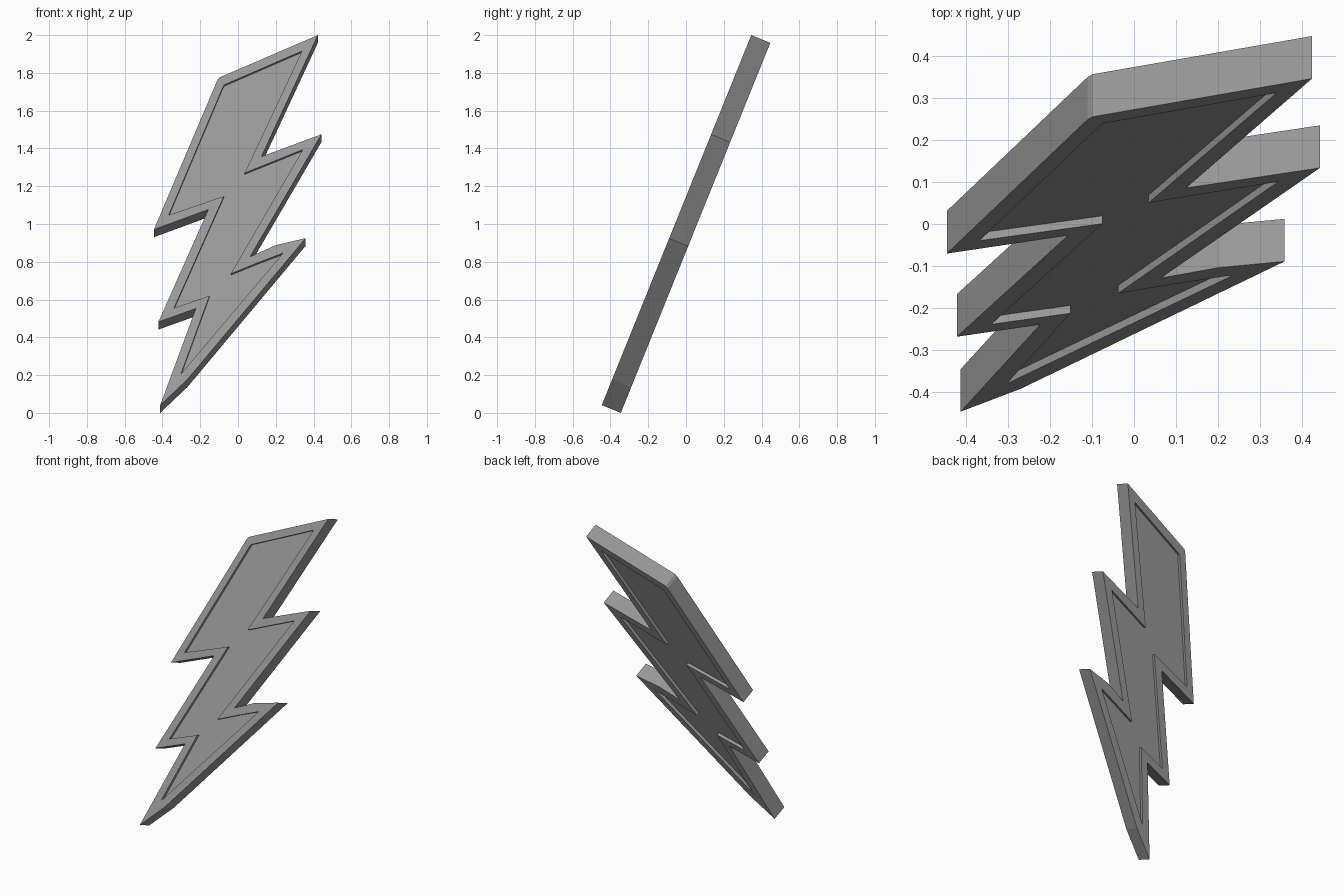
import bpy, bmesh, math
from mathutils import Vector

if "Cube" in bpy.data.objects:
    bpy.data.objects.remove(bpy.data.objects["Cube"])

TILT = math.radians(22)      # slab leans back by this angle
THICK, RECESS = 0.109, 0.02

# matched outlines (x, z) of the front face: outer edge and inner edge of the rim
profile = [
    ((0.423, 2.0), (0.339, 1.916)), ((-0.098, 1.776), (-0.073, 1.737)),
    ((-0.110, 1.760), (-0.079, 1.727)), ((-0.445, 0.971), (-0.367, 1.047)),
    ((-0.157, 1.077), (-0.075, 1.147)), ((-0.421, 0.482), (-0.339, 0.555)),
    ((-0.223, 0.553), (-0.151, 0.620)), ((-0.412, 0.041), (-0.302, 0.206)),
    ((-0.268, 0.177), (-0.218, 0.306)), ((0.358, 0.925), (0.238, 0.846)),
    ((0.200, 0.888), (0.100, 0.793)), ((0.064, 0.827), (-0.038, 0.737)),
    ((0.442, 1.475), (0.343, 1.394)), ((0.124, 1.357), (0.035, 1.270)),
]
outer = [p[0] for p in profile]
inner = [p[1] for p in profile]
inward = Vector((0, math.cos(TILT), -math.sin(TILT)))


def place(pt, depth):
    x, z = pt
    return Vector((x, -0.446 + (z - 0.041) * math.tan(TILT), z)) + inward * depth


# rings run from the front recess floor, over the rims and edge, to the back floor
bm = bmesh.new()
layers = [(inner, RECESS), (inner, 0), (outer, 0),
          (outer, THICK), (inner, THICK), (inner, THICK - RECESS)]
rings = [[bm.verts.new(place(p, d)) for p in outline] for outline, d in layers]
n = len(profile)
for a, b in zip(rings, rings[1:]):
    for i in range(n):
        j = (i + 1) % n
        bm.faces.new((a[i], a[j], b[j], b[i]))
bm.faces.new(rings[0])
bm.faces.new(rings[-1])
bmesh.ops.recalc_face_normals(bm, faces=bm.faces)
# split the concave floors into clean triangles
bmesh.ops.triangulate(bm, faces=[f for f in bm.faces if len(f.verts) > 4])

mesh = bpy.data.meshes.new("lightning_bolt")
bm.to_mesh(mesh)
bm.free()

# dark grey surface
grey = bpy.data.materials.new("dark_grey")
grey.diffuse_color = (0.32, 0.32, 0.32, 1)
grey.use_nodes = True
grey.node_tree.nodes["Principled BSDF"].inputs["Base Color"].default_value = grey.diffuse_color
mesh.materials.append(grey)
bpy.context.collection.objects.link(bpy.data.objects.new("lightning_bolt", mesh))
